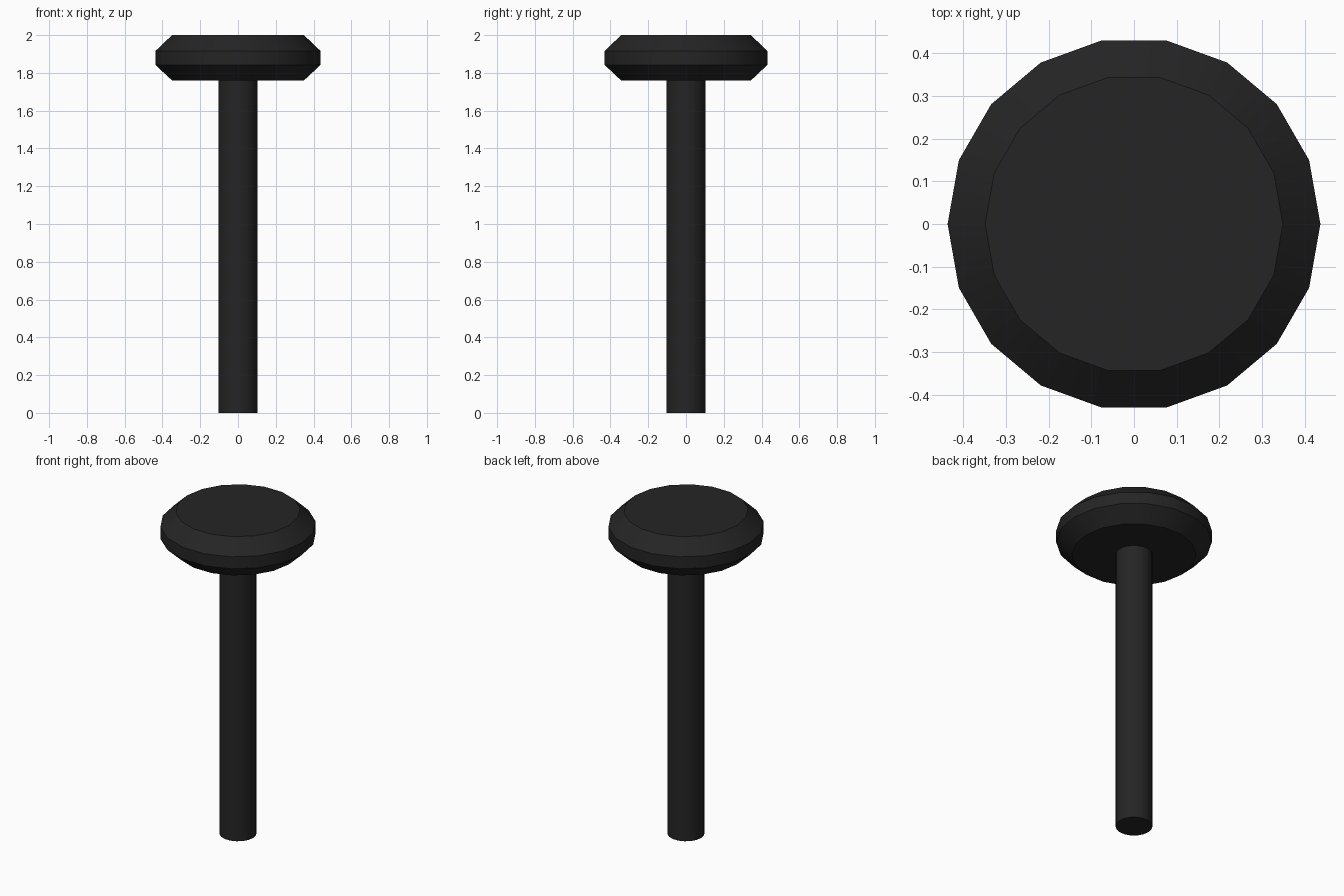
import bpy, bmesh
from math import cos, sin, tau, radians

if "Cube" in bpy.data.objects:
    bpy.data.objects.remove(bpy.data.objects["Cube"])

SIDES = 18
dark = bpy.data.materials.new("dark_finish")
dark.diffuse_color = (0.018, 0.018, 0.018, 1)
dark.use_nodes = True
dark.node_tree.nodes["Principled BSDF"].inputs["Base Color"].default_value = dark.diffuse_color


def lathe(name, profile):
    """Closed solid of revolution from (radius, z) points, bottom to top."""
    bm = bmesh.new()
    rings = [[bm.verts.new((r * cos(tau * i / SIDES), r * sin(tau * i / SIDES), z))
              for i in range(SIDES)] for r, z in profile]
    for low, high in zip(rings, rings[1:]):
        for i in range(SIDES):
            j = (i + 1) % SIDES
            bm.faces.new((low[i], low[j], high[j], high[i]))
    bm.faces.new(rings[0][::-1])
    bm.faces.new(rings[-1])
    mesh = bpy.data.meshes.new(name)
    bm.to_mesh(mesh)
    bm.free()
    mesh.materials.append(dark)
    obj = bpy.data.objects.new(name, mesh)
    bpy.context.collection.objects.link(obj)
    bpy.ops.object.select_all(action='DESELECT')
    obj.select_set(True)
    bpy.context.view_layer.objects.active = obj
    bpy.ops.object.shade_smooth_by_angle(angle=radians(30))
    return obj


# Straight shaft ending under the head
lathe("stem", [(0.104, 0), (0.104, 1.76)])

# Disc head with chamfered rims
lathe("head", [(0.349, 1.76), (0.437, 1.842), (0.437, 1.916), (0.349, 2.0)])
